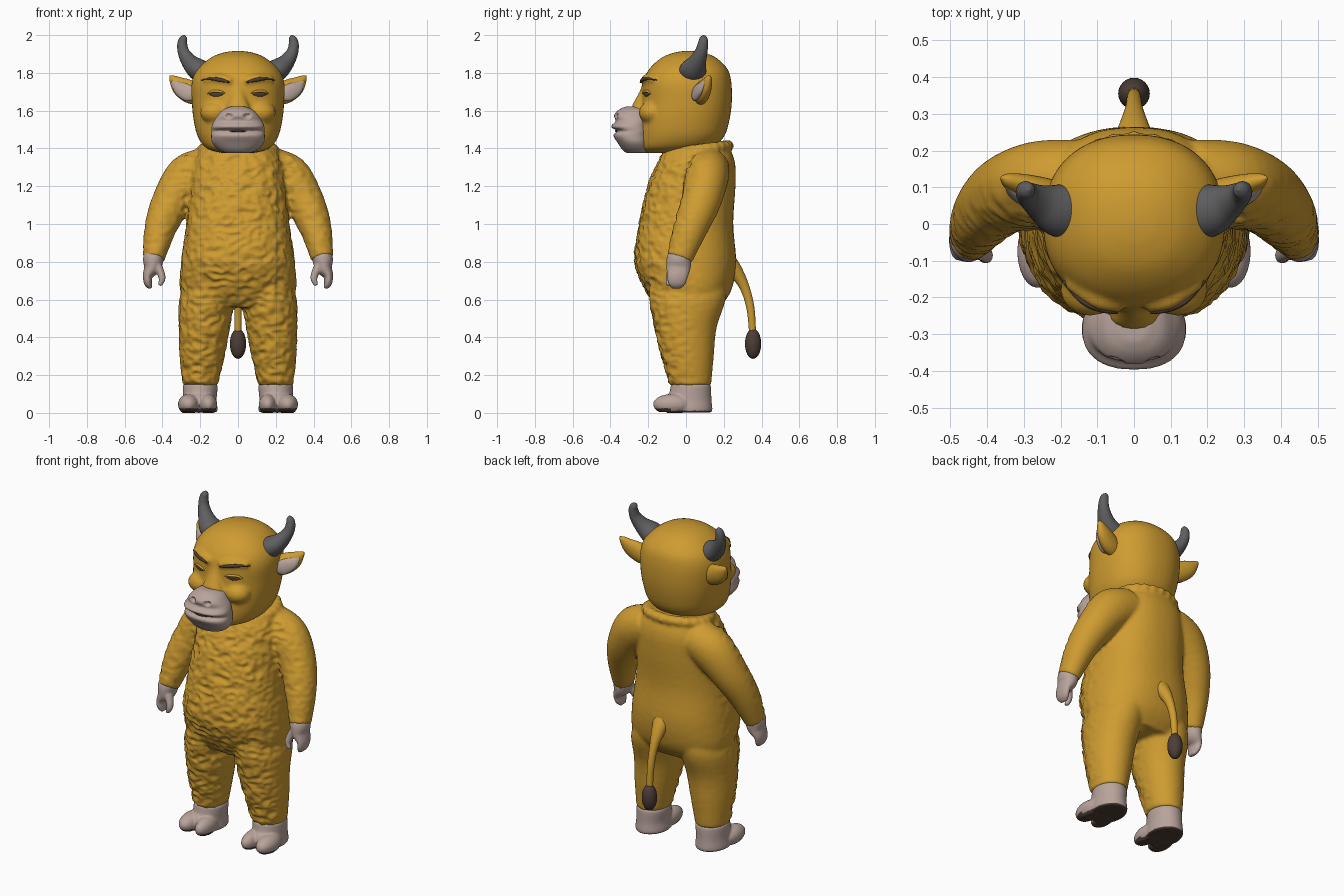
import bpy, bmesh, math
from mathutils import Vector, noise
from mathutils.bvhtree import BVHTree

cube = bpy.data.objects.get("Cube")
if cube:
    bpy.data.objects.remove(cube)


def material(name, *rgb):
    m = bpy.data.materials.new(name)
    m.use_nodes = True
    m.diffuse_color = (*rgb, 1)
    bsdf = next(n for n in m.node_tree.nodes if n.type == 'BSDF_PRINCIPLED')
    bsdf.inputs["Base Color"].default_value = (*rgb, 1)
    bsdf.inputs["Roughness"].default_value = 0.8
    return m


FUR = material("golden fur", 0.62, 0.33, 0.03)
SKIN = material("pale pink skin", 0.48, 0.37, 0.33)
HORN = material("grey horn", 0.115, 0.115, 0.12)
BROWN = material("dark brown", 0.075, 0.047, 0.037)


def spline(keys, steps=6):
    """Catmull-Rom interpolation of equal-length tuples."""
    out = []
    for i in range(len(keys) - 1):
        quad = [keys[max(i - 1, 0)], keys[i], keys[i + 1], keys[min(i + 2, len(keys) - 1)]]
        for k in range(steps):
            t = k / steps
            out.append([0.5 * (2 * b + (c - a) * t + (2 * a - 5 * b + 4 * c - d) * t * t
                               + (3 * b - a - 3 * c + d) * t ** 3) for a, b, c, d in zip(*quad)])
    return out + [list(keys[-1])]


def loft(bm, keys, flat=False, power=2.0, sides=32, side=1):
    """Sweep ellipses through keys of x, y, z, radius, depth; flat keeps them level."""
    path = spline(keys)
    rings = []
    for i, (x, y, z, ru, rv) in enumerate(path):
        t = Vector(path[min(i + 1, len(path) - 1)][:3]) - Vector(path[max(i - 1, 0)][:3])
        u = Vector((1, 0, 0)) if flat else t.cross(Vector((0, 1, 0))).normalized()
        v = Vector((0, 1, 0)) if flat else t.cross(u).normalized()
        ring = []
        for k in range(sides):
            a = math.tau * k / sides
            c, s = [math.copysign(abs(f) ** (2 / power), f) for f in (math.cos(a), math.sin(a))]
            p = Vector((x, y, z)) + u * c * max(ru, 0.002) + v * s * max(rv, 0.002)
            ring.append(bm.verts.new((p.x * side, p.y, p.z)))
        rings.append(ring)
    for lo, hi in zip(rings, rings[1:]):
        for k in range(sides):
            j = (k + 1) % sides
            bm.faces.new((lo[k], lo[j], hi[j], hi[k]))
    bm.faces.new(rings[0])
    bm.faces.new(rings[-1])


def stack(bm, rows, power=2.0):
    """Level loft from rows of z, half width, front y, back y."""
    loft(bm, [(0, (f + b) / 2, z, w, (b - f) / 2) for z, w, f, b in rows], True, power, 48)


def ball(bm, centre, radii, side=1):
    made = bmesh.ops.create_uvsphere(bm, u_segments=24, v_segments=16, radius=1)
    for v in made["verts"]:
        p = [c + r * q for c, r, q in zip(centre, radii, v.co)]
        v.co = (p[0] * side, p[1], p[2])


def finish(name, bm, *mats, voxel=0, smooth=0):
    """Make the object; a voxel size fuses its overlapping pieces into one skin."""
    bmesh.ops.recalc_face_normals(bm, faces=bm.faces)
    mesh = bpy.data.meshes.new(name)
    bm.to_mesh(mesh)
    bm.free()
    ob = bpy.data.objects.new(name, mesh)
    bpy.context.collection.objects.link(ob)
    if voxel:
        mod = ob.modifiers.new("fuse", 'REMESH')
        mod.mode, mod.voxel_size = 'VOXEL', voxel
        if smooth:
            mod = ob.modifiers.new("soften", 'SMOOTH')
            mod.factor, mod.iterations = 0.5, smooth
        graph = bpy.context.evaluated_depsgraph_get()
        baked = bpy.data.meshes.new_from_object(ob.evaluated_get(graph))
        ob.modifiers.clear()
        ob.data = baked
        baked.name = name
    ob.data.materials.clear()
    for m in mats:
        ob.data.materials.append(m)
    for p in ob.data.polygons:
        p.use_smooth = True
    return ob


# Furry suit: torso, collar, arms and legs fused together
bm = bmesh.new()
stack(bm, [(.56, .26, -.15, .18), (.65, .305, -.21, .24), (.8, .3, -.27, .265), (1, .272, -.245, .25),
           (1.2, .25, -.2, .262), (1.32, .235, -.15, .26), (1.4, .19, -.11, .23), (1.43, .13, -.06, .18)], 2.3)
loop = []
for k in range(25):
    a = math.tau * k / 24
    loop.append((.185 * math.cos(a), .075 + .145 * math.sin(a), 1.395 + .02 * math.sin(a)))
for p in loop:
    ball(bm, p, (.034, .034, .03))
for s in (1, -1):
    loft(bm, [(.15, .12, 1.3, .11, .11), (.26, .11, 1.245, .125, .115), (.35, .08, 1.12, .105, .105),
              (.41, .025, .98, .085, .09), (.447, -.035, .815, .058, .068)], side=s)
    loft(bm, [(.2, .025, .145, .093, .108), (.19, .01, .3, .118, .137), (.178, 0, .45, .135, .162),
              (.165, .01, .6, .145, .2), (.15, .01, .7, .12, .2)], True, side=s)
suit = finish("fur_suit", bm, FUR, voxel=.011, smooth=5)

# Lumpy fur, strongest on the front
moves = []
for v in suit.data.vertices:
    n = v.normal
    front = min(1, max(.04, .35 - n.y * .9)) * (1 if v.co.z < 1.36 else .3)
    if abs(v.co.x) > .3 and v.co.z > .75:
        front *= .45
    q = Vector((v.co.x * 16, v.co.y * 16, v.co.z * 24))
    lump = .6 - 2 * abs(noise.noise(q)) + .5 * noise.noise(q * 2)
    moves.append(v.co + n * lump * front * .011)
for v, p in zip(suit.data.vertices, moves):
    v.co = p

# Head with nose bridge and brow ridges
bm = bmesh.new()
stack(bm, [(1.375, .08, -.22, .02), (1.4, .165, -.25, .13), (1.46, .212, -.255, .2), (1.55, .235, -.25, .23),
           (1.65, .245, -.235, .243), (1.75, .245, -.228, .24), (1.82, .215, -.195, .22),
           (1.88, .145, -.13, .16), (1.908, .075, -.06, .09), (1.917, .01, 0, .02)], 2.25)
loft(bm, [(0, -.195, 1.77, .035, .03), (0, -.215, 1.7, .032, .03), (0, -.25, 1.6, .07, .045)])
for s in (1, -1):
    loft(bm, [(.035, -.222, 1.755, .02, .02), (.1, -.205, 1.772, .022, .026), (.18, -.155, 1.765, .018, .02)], side=s)
    ball(bm, (.12, -.18, 1.59), (.08, .07, .06), s)
head = finish("head", bm, FUR, voxel=.01, smooth=6)
tree = BVHTree.FromPolygons([v.co for v in head.data.vertices], [p.vertices for p in head.data.polygons])


def on_face(x, z, lift):
    hit = tree.ray_cast(Vector((x, -1, z)), Vector((0, 1, 0)))[0]
    return hit.x, hit.y - lift, hit.z


# Muzzle with lips and dented nostrils
bm = bmesh.new()
stack(bm, [(1.375, .06, -.31, -.2), (1.39, .1, -.335, -.19), (1.43, .137, -.362, -.19), (1.47, .142, -.385, -.19),
           (1.492, .14, -.365, -.19), (1.515, .14, -.398, -.19), (1.545, .128, -.372, -.19),
           (1.575, .108, -.382, -.19), (1.605, .08, -.355, -.2), (1.622, .04, -.32, -.22)], 2.3)
muzzle = finish("muzzle", bm, SKIN, voxel=.007, smooth=2)
for v in muzzle.data.vertices:
    for s in (1, -1):
        d = math.hypot((v.co.x - s * .048) / .024, (v.co.z - 1.572) / .015)
        if v.co.y < -.28 and d < 1:
            v.co.y += .022 * (1 - d * d)
bm = bmesh.new()
loft(bm, [(-.06, -.352, 1.49, .003, .006), (0, -.37, 1.493, .006, .006), (.06, -.352, 1.49, .003, .006)], sides=12)
finish("mouth_line", bm, BROWN)

# Tail and its tuft
bm = bmesh.new()
loft(bm, [(0, .19, .84, .07, .05), (0, .255, .76, .045, .04), (0, .31, .665, .025, .026),
          (0, .342, .55, .02, .021), (0, .353, .41, .018, .018)])
finish("tail", bm, FUR)
bm = bmesh.new()
ball(bm, (0, .355, .366), (.043, .043, .08))
finish("tail_tuft", bm, BROWN)

for s, label in ((1, "left"), (-1, "right")):
    # Curved horn
    bm = bmesh.new()
    loft(bm, [(.165, .03, 1.79, .062, .075), (.215, .04, 1.82, .058, .07), (.258, .06, 1.86, .043, .048),
              (.288, .08, 1.91, .031, .034), (.295, .09, 1.955, .026, .027), (.288, .093, 1.985, .019, .02),
              (.285, .094, 2.0, .004, .004)], side=s)
    finish(label + "_horn", bm, HORN)

    # Ear and its lining
    bm = bmesh.new()
    loft(bm, [(.19, .07, 1.675, .05, .04), (.25, .085, 1.698, .06, .042), (.305, .105, 1.73, .05, .032),
              (.345, .12, 1.768, .022, .018), (.362, .127, 1.785, .002, .002)], side=s)
    finish(label + "_ear", bm, FUR)
    bm = bmesh.new()
    loft(bm, [(.225, .045, 1.675, .02, .015), (.26, .05, 1.69, .042, .018), (.31, .077, 1.72, .036, .018),
              (.347, .103, 1.758, .006, .005)], side=s)
    finish(label + "_inner_ear", bm, SKIN)

    # Eye, upper lid and eyebrow laid on the face
    bm = bmesh.new()
    loft(bm, [(*on_face(x, 1.686, -.002), r, .005) for x, r in
              ((.08, .002), (.097, .01), (.115, .012), (.133, .01), (.15, .002))], side=s, sides=16)
    finish(label + "_eye", bm, BROWN)
    bm = bmesh.new()
    loft(bm, [(*on_face(x, z, -.001), r, .008) for x, z, r in
              ((.07, 1.692, .003), (.095, 1.701, .007), (.135, 1.702, .007), (.16, 1.69, .003))], side=s, sides=16)
    finish(label + "_eyelid", bm, FUR)
    bm = bmesh.new()
    loft(bm, [(*on_face(x, z, .001), r, .008) for x, z, r in
              ((.045, 1.75, .004), (.09, 1.762, .01), (.14, 1.77, .009), (.19, 1.762, .003))], side=s, sides=16)
    finish(label + "_eyebrow", bm, BROWN)

    # Hand: palm, mitten fingers and thumb
    bm = bmesh.new()
    loft(bm, [(.443, -.03, .83, .05, .058), (.448, -.036, .815, .055, .066), (.455, -.04, .77, .046, .064),
              (.478, -.045, .725, .026, .055), (.475, -.05, .685, .021, .046), (.462, -.052, .66, .01, .025)], side=s)
    loft(bm, [(.44, -.06, .795, .03, .035), (.413, -.075, .75, .022, .026), (.402, -.088, .71, .018, .02),
              (.415, -.093, .675, .011, .012)], side=s)
    finish(label + "_hand", bm, SKIN, voxel=.006, smooth=3)

    # Cloven foot with a dark sole
    bm = bmesh.new()
    loft(bm, [(.2, .025, .152, .09, .105), (.2, .025, .13, .092, .108), (.203, .02, .07, .09, .115),
              (.203, .02, .02, .095, .12), (.203, .02, .003, .09, .115)], True, side=s)
    ball(bm, (.157, -.075, .045), (.047, .1, .055), s)
    ball(bm, (.262, -.075, .045), (.056, .1, .055), s)
    ball(bm, (.208, -.03, .06), (.07, .085, .06), s)
    foot = finish(label + "_foot", bm, SKIN, BROWN, voxel=.007, smooth=3)
    for v in foot.data.vertices:
        v.co.z = max(v.co.z, 0 if v.co.y > -.1 else .004)
    for p in foot.data.polygons:
        p.material_index = int(p.center.z < (.012 if p.center.y > -.08 else .024))
